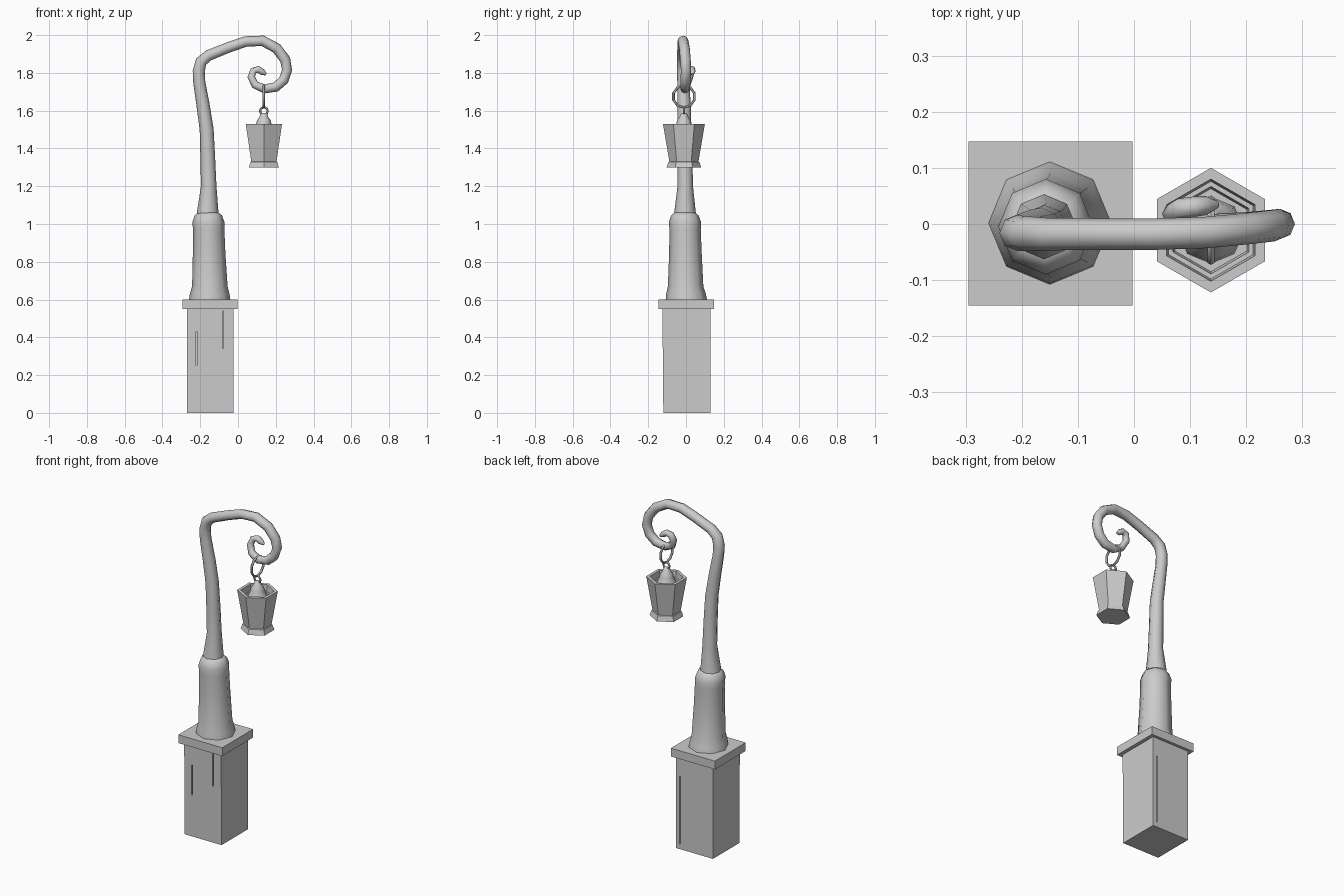
import bpy, math
from mathutils import Vector

if "Cube" in bpy.data.objects:
    bpy.data.objects.remove(bpy.data.objects["Cube"])


def make(name, verts, faces, smooth=None):
    me = bpy.data.meshes.new(name)
    me.from_pydata(verts, [], faces)
    me.update()
    ob = bpy.data.objects.new(name, me)
    bpy.context.collection.objects.link(ob)
    if smooth:
        bpy.ops.object.select_all(action='DESELECT')
        ob.select_set(True)
        bpy.context.view_layer.objects.active = ob
        bpy.ops.object.shade_smooth_by_angle(angle=math.radians(smooth))
    return ob


def box(name, lo, hi):
    v = [(x, y, z) for x in (lo[0], hi[0]) for y in (lo[1], hi[1]) for z in (lo[2], hi[2])]
    f = [(0, 1, 3, 2), (4, 6, 7, 5), (0, 4, 5, 1), (2, 3, 7, 6), (0, 2, 6, 4), (1, 5, 7, 3)]
    return make(name, v, f)


def loft(name, rings, smooth=None):
    """Skin equal-sized rings and cap both ends."""
    n = len(rings[0])
    faces = [(k * n + i, k * n + (i + 1) % n, (k + 1) * n + (i + 1) % n, (k + 1) * n + i)
             for k in range(len(rings) - 1) for i in range(n)]
    last = (len(rings) - 1) * n
    faces += [tuple(reversed(range(n))), tuple(range(last, last + n))]
    return make(name, [p for r in rings for p in r], faces, smooth)


def lathe(name, profile, sides, smooth=None):
    """Profile rows: centre x, centre y, z, radius; a vertex points along +y."""
    ang = [math.pi / 2 + 2 * math.pi * i / sides for i in range(sides)]
    return loft(name, [[(x + r * math.cos(a), y + r * math.sin(a), z) for a in ang]
                       for x, y, z, r in profile], smooth)


def tube(name, path, sides, smooth):
    """Tapered tube along a path lying close to the xz plane."""
    pts = [Vector(p[:3]) for p in path]
    rings = []
    for i, p in enumerate(pts):
        t = (pts[min(i + 1, len(pts) - 1)] - pts[max(i - 1, 0)]).normalized()
        u = Vector((0, 1, 0))
        u = (u - t * u.dot(t)).normalized()
        w = u.cross(t)
        rings.append([p + path[i][3] * (math.cos(a) * u - math.sin(a) * w)
                      for a in (2 * math.pi * k / sides for k in range(sides))])
    return loft(name, rings, smooth)


def ring(name, loc, rot, major, minor):
    bpy.ops.mesh.primitive_torus_add(location=loc, rotation=rot, major_radius=major,
                                     minor_radius=minor, major_segments=10, minor_segments=6)
    ob = bpy.context.object
    ob.name = name
    bpy.ops.object.shade_smooth_by_angle(angle=math.radians(50))


# Stone pedestal with narrow cracks cut into it, and its cap slab
ped = box("pedestal", (-0.27, -0.125, 0), (-0.025, 0.13, 0.56))
for v in ped.data.vertices:
    if v.co.z < 0.1 and v.co.y < 0:
        v.co.y = -0.12
cracks = [(-0.22, -0.125, 0.25, 0.43), (-0.08, -0.125, 0.34, 0.54), (-0.052, 0.13, 0.03, 0.44)]
for i, (x, y, z0, z1) in enumerate(cracks):
    cut = box(f"crack_cutter_{i}", (x - 0.003, y - 0.012, z0), (x + 0.003, y + 0.012, z1))
    cut.hide_render = True
    cut.hide_set(True)
    m = ped.modifiers.new("crack", 'BOOLEAN')
    m.operation, m.object, m.solver = 'DIFFERENCE', cut, 'EXACT'
box("pedestal_cap", (-0.295, -0.145, 0.55), (-0.003, 0.147, 0.60))

# Thick lower sleeve of the post
lathe("post_sleeve", [(-0.15, 0.002, 0.595, 0.11), (-0.15, 0, 0.63, 0.105),
                      (-0.149, -0.002, 0.67, 0.094), (-0.153, -0.003, 0.85, 0.086),
                      (-0.155, -0.005, 0.97, 0.083), (-0.157, -0.005, 1.01, 0.085),
                      (-0.157, -0.006, 1.045, 0.073), (-0.158, -0.006, 1.06, 0.055)], 8, 60)

# Crooked upper post running into the curled arm
tube("post_and_arm", [
    (-0.16, -0.005, 1.02, 0.062), (-0.16, -0.005, 1.07, 0.056), (-0.155, -0.004, 1.2, 0.041),
    (-0.16, -0.005, 1.35, 0.039), (-0.166, -0.008, 1.5, 0.037), (-0.185, -0.01, 1.63, 0.035),
    (-0.205, -0.014, 1.75, 0.032), (-0.208, -0.016, 1.81, 0.032), (-0.195, -0.017, 1.86, 0.031),
    (-0.155, -0.018, 1.893, 0.029), (-0.05, -0.018, 1.935, 0.028), (0.04, -0.018, 1.966, 0.028),
    (0.13, -0.015, 1.97, 0.028), (0.205, -0.008, 1.93, 0.028), (0.25, -0.003, 1.87, 0.028),
    (0.26, 0, 1.815, 0.027), (0.242, -0.002, 1.762, 0.027), (0.2, -0.005, 1.725, 0.026),
    (0.14, -0.006, 1.715, 0.024), (0.09, 0.003, 1.737, 0.021), (0.07, 0.018, 1.778, 0.02),
    (0.082, 0.027, 1.812, 0.019), (0.108, 0.031, 1.819, 0.018), (0.128, 0.033, 1.805, 0.017),
    (0.148, 0.035, 1.792, 0.007)], 8, 60)

# Hanging rings
cx, cy = 0.137, -0.011
ring("hanging_ring", (cx, cy, 1.675), (0, math.pi / 2, 0), 0.058, 0.007)
ring("lantern_loop", (cx, cy, 1.598), (math.pi / 2, 0, 0), 0.02, 0.006)

# Six-sided lantern with recessed top
lathe("lantern_body", [(cx, cy, z, r) for z, r in (
    (1.298, 0.092), (1.328, 0.082), (1.33, 0.077), (1.53, 0.111),
    (1.53, 0.091), (1.495, 0.087), (1.495, 0.078), (1.475, 0.074))], 6)

# Bell-shaped finial in the lantern top
lathe("lantern_finial", [(cx, cy, z, r) for z, r in (
    (1.47, 0.06), (1.5, 0.055), (1.52, 0.044), (1.535, 0.039), (1.55, 0.036),
    (1.565, 0.024), (1.582, 0.018), (1.588, 0.01))], 8, 50)
